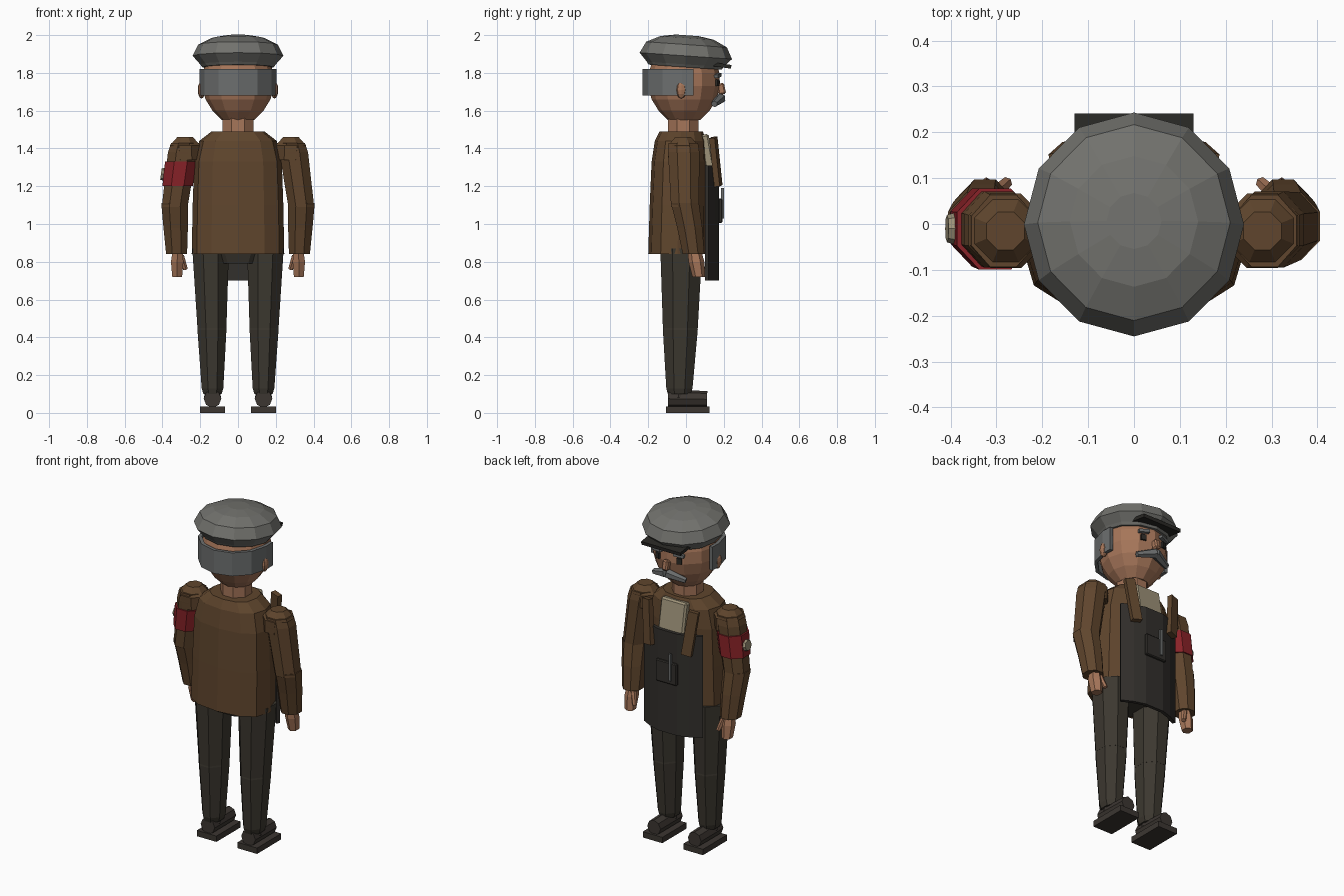
import bpy, bmesh, math
from math import sin, cos, pi, radians
from mathutils import Matrix, Vector, Euler

cube = bpy.data.objects.get("Cube")
if cube:
    bpy.data.objects.remove(cube, do_unlink=True)


def material(name, r, g, b):
    m = bpy.data.materials.new(name)
    m.use_nodes = True
    m.diffuse_color = (r, g, b, 1)
    m.node_tree.nodes["Principled BSDF"].inputs["Base Color"].default_value = (r, g, b, 1)
    return m


BROWN = material("jacket brown", .115, .06, .026)
TROUSER = material("trouser olive", .045, .039, .029)
APRON = material("apron charcoal", .032, .029, .025)
CAP = material("cap grey", .165, .165, .152)
HAIR = material("hair grey", .15, .157, .157)
SKIN = material("skin", .38, .18, .10)
RED = material("armband red", .25, .016, .021)
CREAM = material("shirt cream", .34, .29, .19)
SHOE = material("shoe brown", .045, .037, .031)
BLACK = material("visor black", .022, .021, .018)


def finish(name, bm, mat):
    bmesh.ops.recalc_face_normals(bm, faces=bm.faces)
    me = bpy.data.meshes.new(name)
    bm.to_mesh(me)
    bm.free()
    me.materials.append(mat)
    ob = bpy.data.objects.new(name, me)
    bpy.context.collection.objects.link(ob)
    return ob


def loft(name, rings, mat, n=8, phase=0.0, power=1.0):
    """Stack of level rings (x, y, z, rx, ry), capped at both ends."""
    bm = bmesh.new()
    rows = []
    for x, y, z, rx, ry in rings:
        row = []
        for i in range(n):
            t = phase + 2 * pi * i / n
            c, s = cos(t), sin(t)
            row.append(bm.verts.new((x + rx * math.copysign(abs(c) ** power, c),
                                     y + ry * math.copysign(abs(s) ** power, s), z)))
        rows.append(row)
    for a, b in zip(rows, rows[1:]):
        for i in range(n):
            j = (i + 1) % n
            bm.faces.new((a[i], a[j], b[j], b[i]))
    bm.faces.new(rows[0])
    bm.faces.new(rows[-1])
    return finish(name, bm, mat)


def box(name, loc, size, mat, rot=(0, 0, 0), bevel=0):
    bm = bmesh.new()
    bmesh.ops.create_cube(bm, size=1)
    bmesh.ops.scale(bm, vec=size, verts=bm.verts)
    if bevel:
        bmesh.ops.bevel(bm, geom=bm.edges[:], offset=bevel, segments=1, affect='EDGES')
    turn = Euler([radians(a) for a in rot]).to_matrix().to_4x4()
    bmesh.ops.transform(bm, matrix=Matrix.Translation(loc) @ turn, verts=bm.verts)
    return finish(name, bm, mat)


def beam(name, a, b, ra, rb, mat, n=8):
    """Tapered bar between two points."""
    a, b = Vector(a), Vector(b)
    bm = bmesh.new()
    turn = (b - a).to_track_quat('Z', 'Y').to_matrix().to_4x4()
    bmesh.ops.create_cone(bm, cap_ends=True, segments=n, radius1=ra, radius2=rb,
                          depth=(b - a).length, matrix=Matrix.Translation((a + b) / 2) @ turn)
    return finish(name, bm, mat)


def ball(name, loc, size, mat, u=8, v=6):
    bm = bmesh.new()
    bmesh.ops.create_uvsphere(bm, u_segments=u, v_segments=v, radius=1)
    bmesh.ops.scale(bm, vec=size, verts=bm.verts)
    bmesh.ops.translate(bm, vec=loc, verts=bm.verts)
    return finish(name, bm, mat)


def shell(name, path, z0, z1, thick, mat):
    """Upright curved sheet following a plan path."""
    bm = bmesh.new()
    cols = [(bm.verts.new((x, y, z0)), bm.verts.new((x, y, z1))) for x, y in path]
    for a, b in zip(cols, cols[1:]):
        bm.faces.new((a[0], b[0], b[1], a[1]))
    ob = finish(name, bm, mat)
    mod = ob.modifiers.new("thickness", 'SOLIDIFY')
    mod.thickness = thick
    mod.offset = 0
    return ob


# Cap, tipped slightly forward, with its visor
cap = loft("cap", [(0, 0, z, r, r * 1.02) for r, z in
                   [(.19, -.075), (.2, -.06), (.24, -.015), (.21, .045), (.14, .08), (.06, .094)]],
           CAP, 12, pi / 2)
cap.location = (0, 0, 1.905)
cap.rotation_euler.x = radians(-4)
box("visor", (0, .17, 1.842), (.26, .14, .02), BLACK, (-8, 0, 0))

# Head, neck and hair
loft("head", [(0, -.01, z, r, r) for r, z in
              [(.085, 1.55), (.135, 1.6), (.172, 1.66), (.19, 1.73), (.187, 1.8), (.165, 1.87)]],
     SKIN, 12)
loft("neck", [(0, -.015, z, .088, .088) for z in (1.46, 1.57)], SKIN, 8, pi / 8)
arc = [pi + i * pi / 6 for i in range(7)]
shell("hair", [(.193, .04)] + [(-.195 * cos(t - pi) * -1 * -1 * -1, -.02 - .2 * sin(t - pi)) for t in arc]
      + [(-.193, .04)], 1.68, 1.82, .02, HAIR)

# Face
box("nose", (0, .187, 1.715), (.036, .04, .06), SKIN, (12, 0, 0), .008)
for s, side in ((1, "left"), (-1, "right")):
    ball(side + "_ear", (s * .193, -.025, 1.71), (.02, .028, .046), SKIN)
    box(side + "_eye", (s * .07, .162, 1.748), (.03, .02, .034), BLACK, (0, 0, -s * 18))
    box(side + "_eyebrow", (s * .07, .166, 1.785), (.062, .026, .018), HAIR, (0, s * 8, -s * 18))
    beam(side + "_moustache", (0, .183, 1.665), (s * .105, .15, 1.635), .029, .017, HAIR, 6)

# Jacket body
loft("jacket", [(0, -.045, .84, .245, .155), (0, -.04, 1.1, .24, .152), (0, -.035, 1.33, .232, .147),
                (0, -.03, 1.44, .205, .135), (0, -.025, 1.49, .14, .115)], BROWN, 12, 0, .8)
loft("hips", [(0, -.03, .79, .14, .09), (0, -.03, .87, .2, .12)], TROUSER, 8, pi / 8)

# Shirt, apron, pocket and pen
box("shirt", (0, .112, 1.375), (.17, .05, .2), CREAM, (10, 0, 0), .01)
shell("apron", [(x, .17 - .06 * (x / .19) ** 2) for x in (.19, .125, .06, -.06, -.125, -.19)],
      .7, 1.31, .02, APRON)
box("pocket", (0, .182, 1.07), (.14, .02, .13), APRON, bevel=.005)
box("pen", (-.03, .193, 1.11), (.016, .014, .16), HAIR)

for s, side in ((1, "left"), (-1, "right")):
    # Lapel
    box(side + "_lapel", (s * .14, .158, 1.33), (.058, .03, .26), BROWN, (4, s * 8, -s * 15))

    # Sleeve
    loft(side + "_shoulder", [(s * .275, -.015, 1.34, .08, .085), (s * .28, -.015, 1.415, .088, .088),
                              (s * .28, -.015, 1.46, .045, .045)], BROWN, 8, pi / 8)
    loft(side + "_upper_arm", [(s * .285, -.015, 1.43, .075, .085), (s * .295, -.012, 1.38, .082, .09),
                               (s * .335, -.005, 1.09, .074, .08)], BROWN, 8, pi / 8)
    loft(side + "_forearm", [(s * .335, -.005, 1.11, .077, .08), (s * .33, .02, .98, .07, .072),
                             (s * .325, .04, .84, .06, .062)], BROWN, 8, pi / 8)

    # Hand
    loft(side + "_hand", [(s * .32, .045, .86, .03, .036), (s * .322, .055, .8, .038, .042),
                          (s * .322, .068, .72, .03, .034)], SKIN, 6, pi / 6)
    beam(side + "_thumb", (s * .3, .07, .83), (s * .278, .09, .76), .016, .013, SKIN, 6)

    # Trouser leg with a knee break
    loft(side + "_thigh", [(s * .145, -.025, .87, .105, .12), (s * .138, -.03, .45, .083, .1)],
         TROUSER, 8, pi / 8)
    loft(side + "_shin", [(s * .138, -.03, .47, .08, .097), (s * .138, -.03, .44, .083, .1),
                          (s * .135, -.035, .13, .062, .075), (s * .135, -.035, .1, .052, .066)],
         TROUSER, 8, pi / 8)

    # Shoe
    ball(side + "_ankle", (s * .135, -.04, .085), (.045, .055, .05), SHOE)
    beam(side + "_shoe", (s * .135, -.095, .075), (s * .135, .112, .072), .047, .044, SHOE)
    box(side + "_sole", (s * .135, .01, .0175), (.13, .23, .035), SHOE)

# Armband with a plain round badge
loft("armband", [(-.32, -.008, 1.2, .087, .092), (-.303, -.011, 1.33, .09, .096)], RED, 8, pi / 8)
beam("badge", (-.385, -.01, 1.262), (-.408, -.01, 1.265), .036, .03, CREAM, 8)
